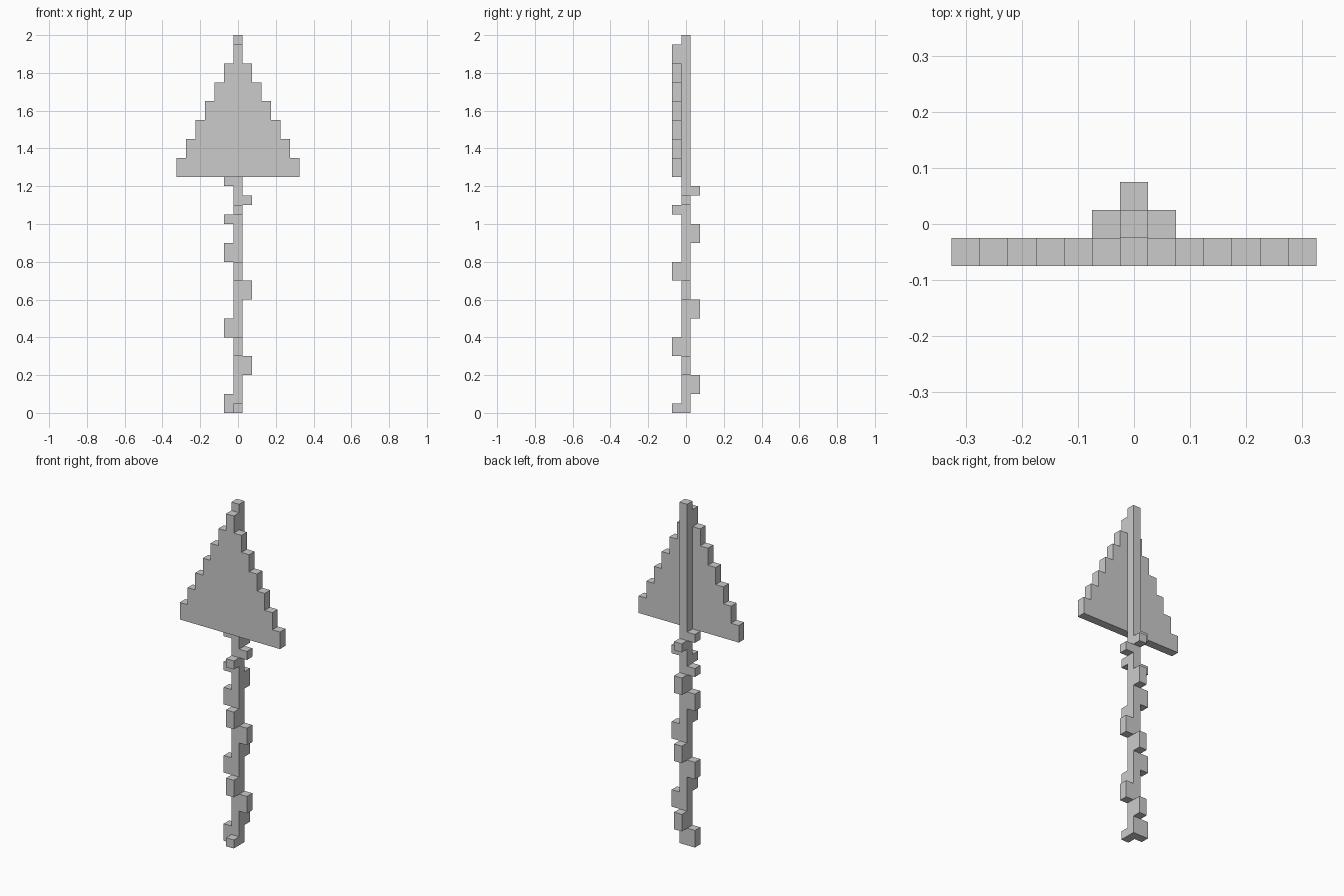
import bpy
import bmesh

if "Cube" in bpy.data.objects:
    bpy.data.objects.remove(bpy.data.objects["Cube"])

V = 0.05      # block size
H = V / 2


def finish(name, bm):
    bmesh.ops.recalc_face_normals(bm, faces=bm.faces)
    mesh = bpy.data.meshes.new(name)
    bm.to_mesh(mesh)
    bm.free()
    obj = bpy.data.objects.new(name, mesh)
    bpy.context.collection.objects.link(obj)
    return obj


def box(name, x, y, z0, z1):
    bm = bmesh.new()
    bmesh.ops.create_cube(bm, size=1)
    bmesh.ops.scale(bm, vec=(V, V, z1 - z0), verts=bm.verts)
    bmesh.ops.translate(bm, vec=(x, y, (z0 + z1) / 2), verts=bm.verts)
    return finish(name, bm)


# Central pole, full height
box("pole", 0, 0, 0, 2)

# Stepped triangular blade on the front of the pole
right = []
for i in range(7):
    half = H + V * (6 - i)
    z = 1.25 + 0.1 * i
    right += [(half, z), (half, z + 0.1)]
outline = right + [(-x, z) for x, z in reversed(right)]
bm = bmesh.new()
face = bm.faces.new([bm.verts.new((x, -H - V, z)) for x, z in outline])
ext = bmesh.ops.extrude_face_region(bm, geom=[face])
verts = [g for g in ext["geom"] if isinstance(g, bmesh.types.BMVert)]
bmesh.ops.translate(bm, vec=(0, V, 0), verts=verts)
finish("stepped_blade", bm)

# Blocks winding around the pole: left, back, right, front
sides = [(-V, 0), (0, V), (V, 0), (0, -V)]
for i in range(10):                       # two-block-high steps
    x, y = sides[i % 4]
    box(f"spiral_block_{i}", x, y, 0.1 * i, 0.1 * (i + 1))

# Tighter one-block steps under the blade, and the starting block at the foot
for i, s in enumerate([0, 3, 2, 1, 0]):
    x, y = sides[s]
    box(f"upper_spiral_block_{i}", x, y, 1 + V * i, 1 + V * (i + 1))
box("foot_block", 0, -V, 0, V)
